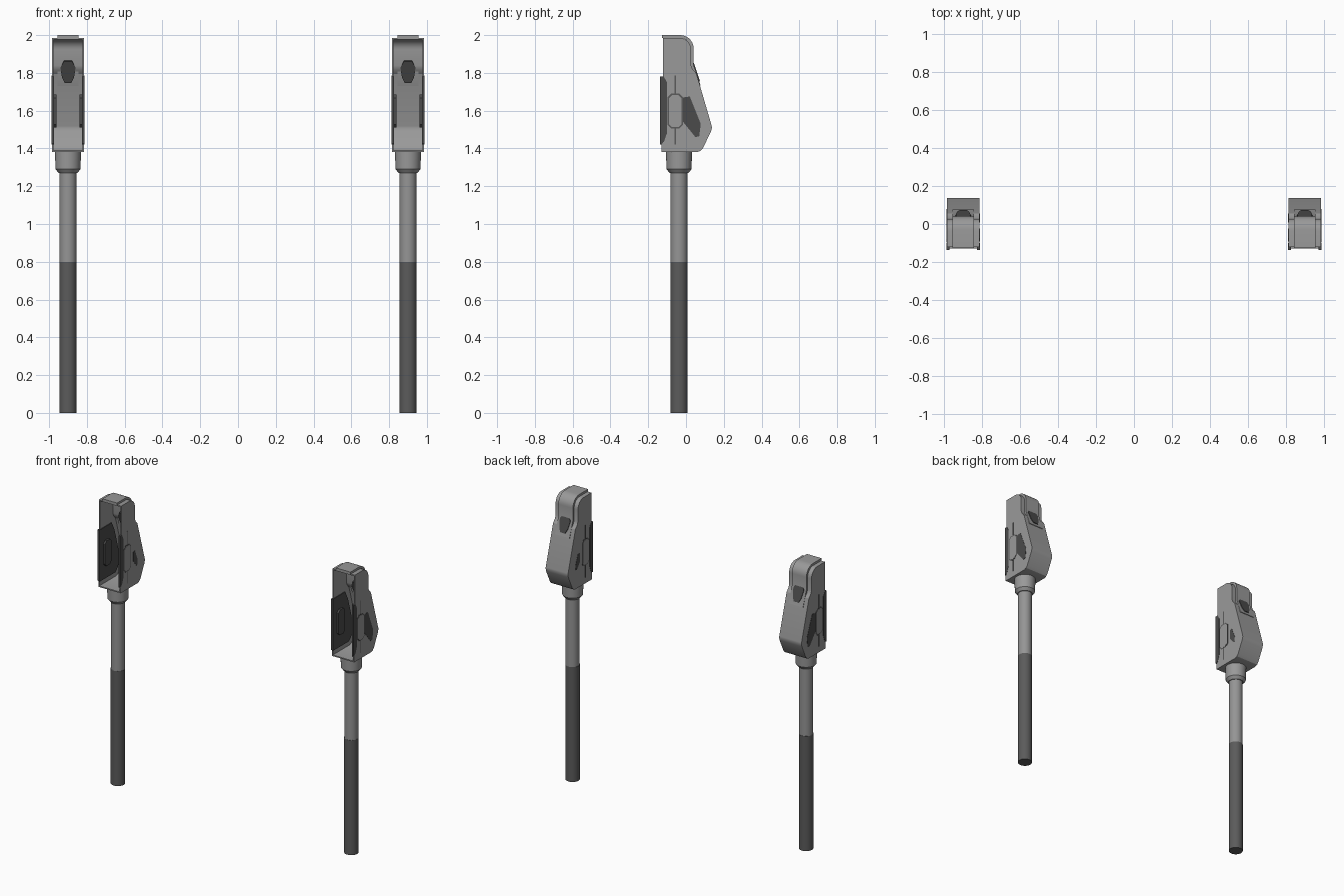
import bpy, bmesh, math
from mathutils import Vector

if "Cube" in bpy.data.objects:
    bpy.data.objects.remove(bpy.data.objects["Cube"])


def material(name, v):
    m = bpy.data.materials.new(name)
    m.diffuse_color = (v, v, v, 1)
    m.use_nodes = True
    m.node_tree.nodes["Principled BSDF"].inputs["Base Color"].default_value = m.diffuse_color
    return m


SHELL = material("shell grey", 0.32)
POLE = material("pole grey", 0.30)
GRIP = material("grip dark grey", 0.105)
PLATE = material("plate charcoal", 0.07)


def finish(name, bm, mat):
    bmesh.ops.recalc_face_normals(bm, faces=bm.faces)
    me = bpy.data.meshes.new(name)
    bm.to_mesh(me)
    bm.free()
    me.materials.append(mat)
    ob = bpy.data.objects.new(name, me)
    bpy.context.collection.objects.link(ob)
    return ob


def prism(name, yz, x0, x1, mat):
    """Extrude a (y, z) profile from x0 to x1."""
    bm = bmesh.new()
    f = bm.faces.new([bm.verts.new((x0, y, z)) for y, z in yz])
    geo = bmesh.ops.extrude_face_region(bm, geom=[f])["geom"]
    bmesh.ops.translate(bm, vec=(x1 - x0, 0, 0),
                        verts=[g for g in geo if isinstance(g, bmesh.types.BMVert)])
    return finish(name, bm, mat)


def ribbon(path, t):
    """Closed outline of an open path thickened by t to its right-hand side."""
    p = [Vector(q) for q in path]
    inner = []
    for i, q in enumerate(p):
        a = (q - p[i - 1]).normalized() if i else None
        b = (p[i + 1] - q).normalized() if i < len(p) - 1 else None
        a, b = a or b, b or a
        na, nb = Vector((a.y, -a.x)), Vector((b.y, -b.x))
        n = (na + nb).normalized()
        inner.append(q + n * t / max(n.dot(na), 0.5))
    return [tuple(q) for q in p + inner[::-1]]


def arc(cy, cz, r, n=8):
    """Quarter turn from straight up to straight back."""
    return [(cy + r * math.sin(k * math.pi / 2 / n), cz + r * math.cos(k * math.pi / 2 / n))
            for k in range(n + 1)]


def lathe(name, cx, rings, mat, n=32):
    """Stack of (radius, z) rings around the pole axis, capped at both ends."""
    bm = bmesh.new()
    loops = [[bm.verts.new((cx + r * math.cos(2 * math.pi * k / n),
                            -0.037 + r * math.sin(2 * math.pi * k / n), z)) for k in range(n)]
             for r, z in rings]
    for a, b in zip(loops, loops[1:]):
        for k in range(n):
            bm.faces.new((a[k], a[(k + 1) % n], b[(k + 1) % n], b[k]))
    bm.faces.new(loops[0])
    bm.faces.new(loops[-1])
    return finish(name, bm, mat)


def octagon(hy, hz, c):
    """Tall chamfered rectangle on the side of the head."""
    pts = [(hy, hz - c), (hy - c, hz), (c - hy, hz), (-hy, hz - c),
           (-hy, c - hz), (c - hy, -hz), (hy - c, -hz), (hy, c - hz)]
    return [(y - 0.057, z + 1.598) for y, z in pts]


def rect(y0, y1, z0, z1):
    return [(y0, z0), (y1, z0), (y1, z1), (y0, z1)]


W = 0.086  # half width of a head
shell_path = [(-0.122, 1.985)] + arc(-0.035, 1.923, 0.062) + [
    (0.027, 1.84), (0.034, 1.82), (0.055, 1.797), (0.136, 1.52), (0.137, 1.508),
    (0.132, 1.49), (0.09, 1.402), (0.077, 1.387), (0.058, 1.38), (-0.13, 1.38)]
side_profile = shell_path + [(-0.13, 1.42), (-0.122, 1.43)]
band_path = [(-0.127, 2.0)] + arc(-0.03, 1.93, 0.07) + [(0.041, 1.84), (0.077, 1.735)]
front_strip = [(-0.137, 1.78), (-0.117, 1.78), (-0.101, 1.75), (-0.101, 1.48),
               (-0.117, 1.435), (-0.137, 1.425)]
rear_panel = [(-0.015, 1.67), (0.02, 1.675), (0.078, 1.53), (0.07, 1.465),
              (0.05, 1.46), (-0.015, 1.54)]
small_panel = [(0.033 + (y - 0.033) * 0.5, 1.56 + (z - 1.56) * 0.5) for y, z in rear_panel]
inner_plate = [(-0.137, 1.78), (0.0, 1.78), (0.03, 1.72), (0.085, 1.53), (0.07, 1.45),
               (0.04, 1.42), (-0.137, 1.42)]

for side, cx in (("left", -0.9), ("right", 0.9)):
    # pole, grip and collar
    lathe(side + "_grip", cx, [(0.046, 0), (0.046, 0.8)], GRIP)
    lathe(side + "_pole", cx, [(0.045, 0.8), (0.045, 1.28)], POLE)
    lathe(side + "_collar", cx, [(0.05, 1.27), (0.066, 1.29), (0.069, 1.38)], SHELL)

    # hollow head open at the front, with a raised band over the top
    prism(side + "_head_back", ribbon(shell_path, 0.008), cx - W + 0.001, cx + W - 0.001, SHELL)
    prism(side + "_head_band", ribbon(band_path, 0.016), cx - 0.056, cx + 0.056, SHELL)

    # window plate through the band's slope
    bm = bmesh.new()
    base = Vector((cx, 0.05, 1.812))
    up = Vector((0, -0.324, 0.946))
    out = Vector((0, 0.946, 0.324))
    hexa = [(-0.022, 0.06), (0.022, 0.06), (0.04, 0.025), (0.032, -0.03),
            (0.018, -0.06), (-0.018, -0.06), (-0.032, -0.03), (-0.04, 0.025)]
    rings = [[bm.verts.new(base + Vector((u, 0, 0)) + up * v + out * d) for u, v in hexa]
             for d in (0.005, -0.024)]
    bm.faces.new(rings[0])
    bm.faces.new(rings[1])
    for k in range(8):
        j = (k + 1) % 8
        bm.faces.new((rings[0][k], rings[0][j], rings[1][j], rings[1][k]))
    finish(side + "_window", bm, PLATE)

    for s in (-1, 1):
        tag = side + ("_outer" if s * cx > 0 else "_inner")

        def slab(name, yz, a, b, mat):
            prism(tag + name, yz, cx + s * a, cx + s * b, mat)

        # side wall and its dark lining
        slab("_wall", side_profile, W - 0.008, W, SHELL)
        slab("_lining", inner_plate, W - 0.013, W - 0.006, PLATE)
        slab("_front_strip", front_strip, W - 0.01, W + 0.0015, PLATE)
        slab("_rear_panel", rear_panel if s * cx > 0 else small_panel,
             W - 0.004, W + 0.0015, PLATE)
        # eight-sided badge with its groove and slots
        slab("_badge_groove", octagon(0.041, 0.092, 0.02), W - 0.004, W + 0.001, GRIP)
        slab("_badge", octagon(0.034, 0.085, 0.017), W - 0.004, W + 0.002, SHELL)
        slab("_inner_rib", octagon(0.036, 0.088, 0.018), W - 0.026, W - 0.012, PLATE)
        slab("_upper_slot", rect(-0.061, -0.053, 1.69, 1.785), W - 0.004, W + 0.001, GRIP)
        slab("_lower_slot", rect(-0.061, -0.053, 1.42, 1.506), W - 0.004, W + 0.001, GRIP)

# smooth the round parts, keep hard edges
bpy.ops.object.select_all(action='SELECT')
bpy.context.view_layer.objects.active = bpy.context.selected_objects[0]
bpy.ops.object.shade_smooth_by_angle(angle=math.radians(25))
